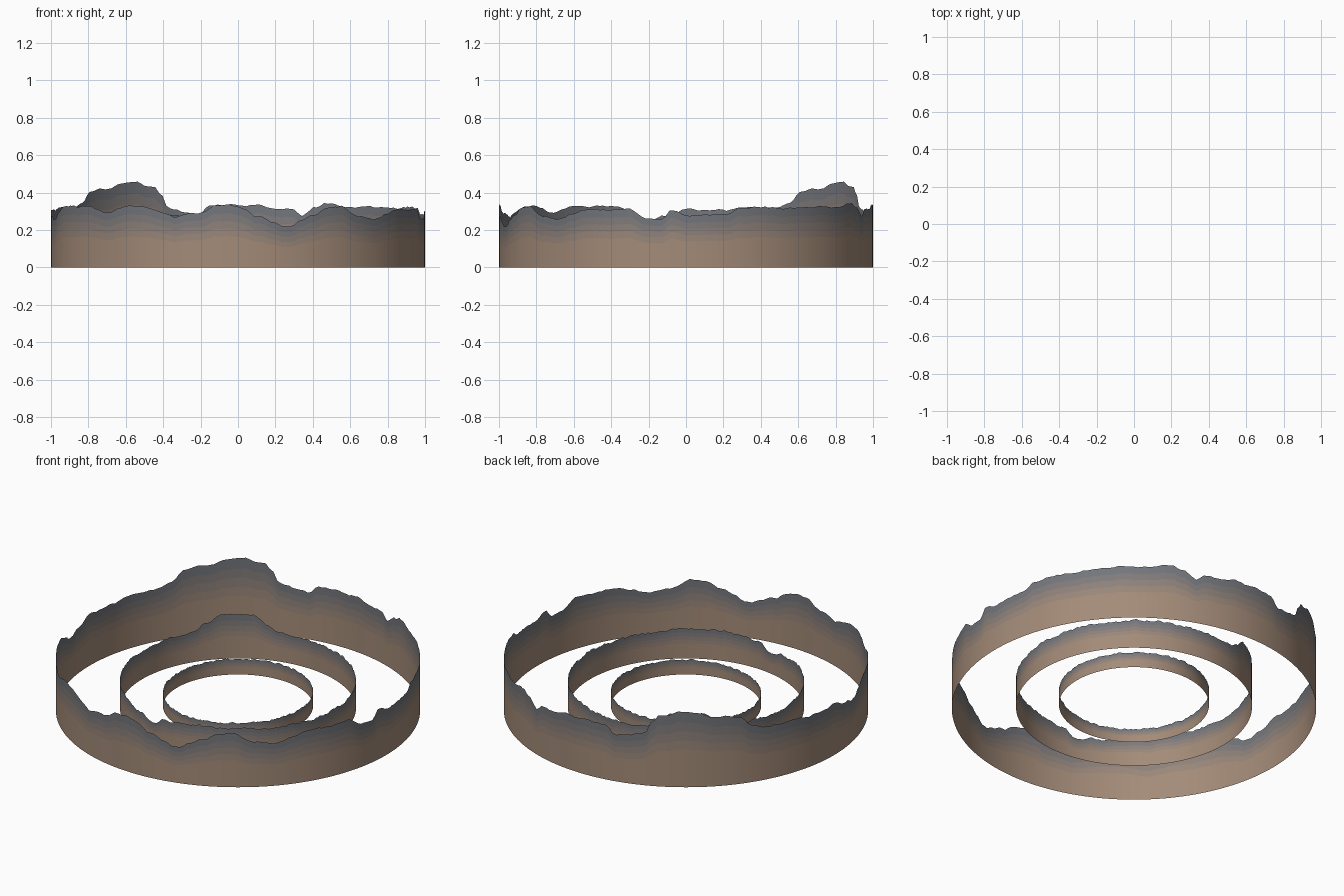
import bpy, bmesh, math, random

if "Cube" in bpy.data.objects:
    bpy.data.objects.remove(bpy.data.objects["Cube"])

random.seed(7)
SEGS = 288

# Skyline profiles: (angle in degrees, height)
OUTER = [(0, .28), (12, .29), (17, .32), (37, .32), (45, .33), (53, .32), (62, .34), (66, .32),
         (70, .28), (73, .31), (78, .31), (84, .33), (90, .33), (99, .335), (102, .29), (107, .30),
         (112, .32), (114, .38), (117, .43), (125.5, .46), (136, .42), (143, .40), (146, .34),
         (150, .32), (163, .33), (168, .31), (180, .31), (186, .28), (192, .255), (197, .30),
         (204, .33), (217, .32), (226, .30), (233, .32), (240, .33), (246, .29), (250, .27),
         (258, .29), (264, .33), (270, .33), (276, .27), (281, .24), (286, .215), (290, .25),
         (294, .28), (298, .32), (303, .33), (310, .27), (316, .26), (323, .29), (328, .31),
         (342, .31), (348, .26), (353, .255), (355, .30), (360, .28)]
MIDDLE = [(0, .17), (30, .17), (60, .175), (85, .17), (105, .18), (111, .22), (117, .265),
          (133, .265), (141, .23), (148, .18), (175, .175), (205, .17), (230, .17), (250, .15),
          (259, .12), (266, .17), (285, .18), (305, .18), (330, .17), (360, .17)]
INNER = [(0, .09), (60, .095), (125, .095), (200, .085), (260, .08), (305, .09), (360, .09)]

# Gradient from brown foot to slate ridge: (fraction of height, colour)
FOOT, RIDGE = (.37, .26, .19), (.17, .18, .20)
LEVELS = [0, .5, .62, .74, .86, 1]
BANDS = []
for i in range(len(LEVELS) - 1):
    t = i / (len(LEVELS) - 2)
    m = bpy.data.materials.new(f"rock_band_{i}")
    m.diffuse_color = (*[a + (b - a) * t for a, b in zip(FOOT, RIDGE)], 1)
    m.use_nodes = True
    m.node_tree.nodes["Principled BSDF"].inputs["Base Color"].default_value = m.diffuse_color
    BANDS.append(m)


def height(profile, deg):
    for (a, ha), (b, hb) in zip(profile, profile[1:]):
        if a <= deg <= b:
            t = (deg - a) / (b - a)
            t = t * t * (3 - 2 * t)
            return ha + (hb - ha) * t


def skyline_ring(name, radius, base, profile, rough):
    """Paper-thin cylindrical wall with a ragged mountain skyline."""
    bm = bmesh.new()
    columns = []
    jag = 0
    for s in range(SEGS):
        deg = 360 * s / SEGS
        jag = .5 * jag + random.uniform(-rough, rough)
        h = height(profile, deg) + jag
        x, y = radius * math.cos(math.radians(deg)), radius * math.sin(math.radians(deg))
        columns.append([bm.verts.new((x, y, base + h * f)) for f in LEVELS])
    for s in range(SEGS):
        a, b = columns[s], columns[(s + 1) % SEGS]
        for i in range(len(BANDS)):
            f = bm.faces.new((a[i], b[i], b[i + 1], a[i + 1]))
            f.material_index = i
            f.smooth = True
    me = bpy.data.meshes.new(name)
    bm.to_mesh(me)
    bm.free()
    for m in BANDS:
        me.materials.append(m)
    ob = bpy.data.objects.new(name, me)
    bpy.context.collection.objects.link(ob)


skyline_ring("outer_mountain_ring", 1.0, 0, OUTER, .006)
skyline_ring("middle_mountain_ring", .648, .012, MIDDLE, .006)
skyline_ring("inner_mountain_ring", .412, .025, INNER, .004)
